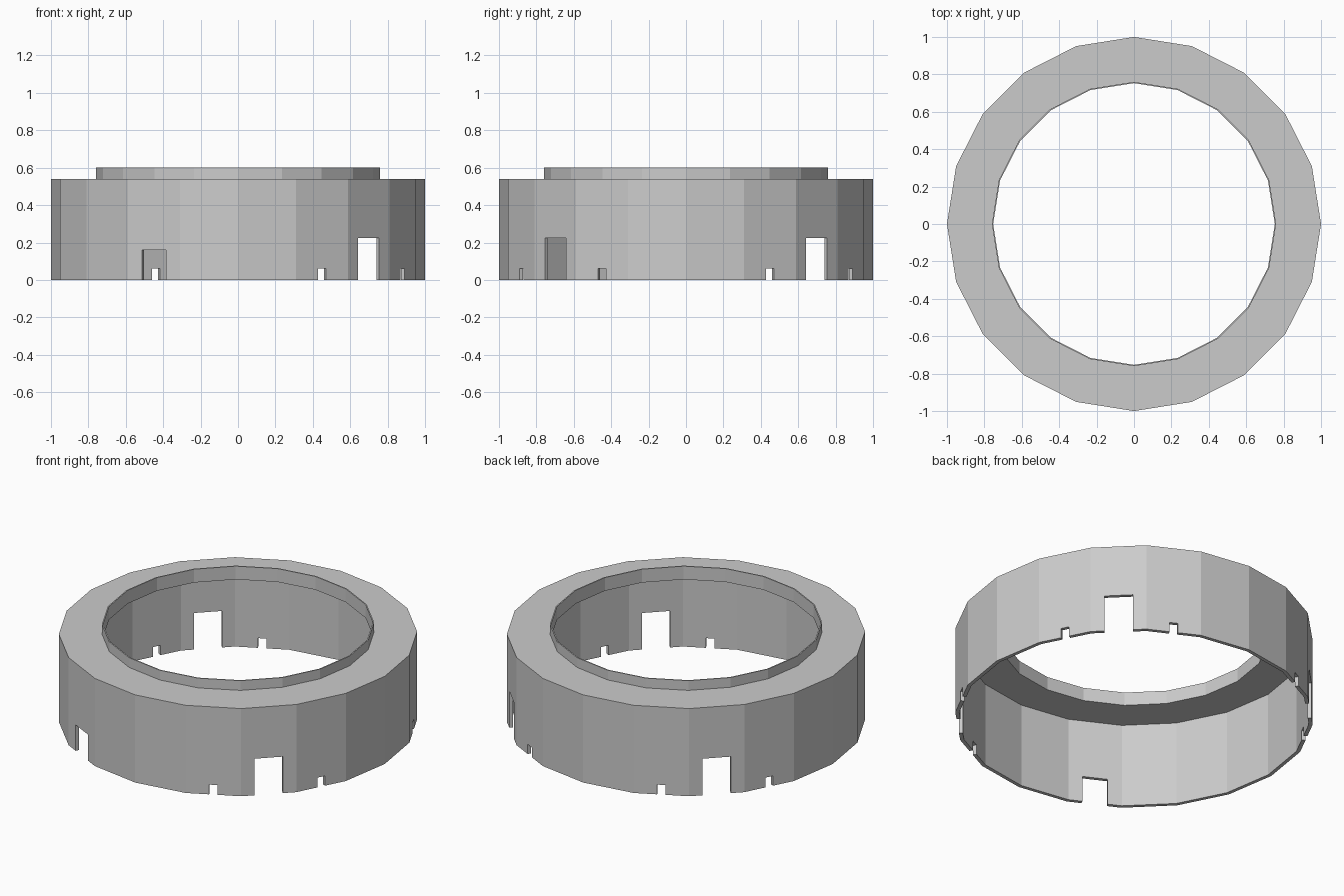
import bpy, bmesh
from math import cos, sin, radians, pi
from mathutils import Matrix

if "Cube" in bpy.data.objects:
    bpy.data.objects.remove(bpy.data.objects["Cube"])

SIDES = 20

# Closed cross-section (radius, height): thin wall, inward flange, raised lip
profile = [(1.0, 0), (1.0, 0.54), (0.76, 0.54), (0.76, 0.60),
           (0.753, 0.60), (0.753, 0.518), (0.978, 0.518), (0.978, 0)]


def make_object(name, bm):
    bmesh.ops.recalc_face_normals(bm, faces=bm.faces)
    mesh = bpy.data.meshes.new(name)
    bm.to_mesh(mesh)
    bm.free()
    obj = bpy.data.objects.new(name, mesh)
    bpy.context.collection.objects.link(obj)
    return obj


# Ring body: the profile revolved in flat facets
bm = bmesh.new()
rings = []
for i in range(SIDES):
    a = 2 * pi * i / SIDES
    rings.append([bm.verts.new((r * cos(a), r * sin(a), z)) for r, z in profile])
n = len(profile)
for i in range(SIDES):
    p, q = rings[i], rings[(i + 1) % SIDES]
    for j in range(n):
        k = (j + 1) % n
        bm.faces.new((p[j], q[j], q[k], p[k]))
ring = make_object("ring_housing", bm)

# Notches in the bottom edge: (angle, width, height)
notches = [(243, 0.145, 0.16)]
for a in (-45, 45, 135):
    notches += [(a, 0.16, 0.225), (a - 18, 0.048, 0.06), (a + 18, 0.048, 0.06)]

bm = bmesh.new()
for angle, width, height in notches:
    m = (Matrix.Rotation(radians(angle), 4, 'Z')
         @ Matrix.Translation((0.98, 0, height / 2 - 0.05))
         @ Matrix.Diagonal((0.16, width, height + 0.1, 1)))
    bmesh.ops.create_cube(bm, size=1, matrix=m)
cutter = make_object("notch_cutter", bm)
cutter.hide_render = True
cutter.hide_set(True)

# Cut the notches through the wall
cut = ring.modifiers.new("notches", 'BOOLEAN')
cut.operation = 'DIFFERENCE'
cut.solver = 'EXACT'
cut.object = cutter
